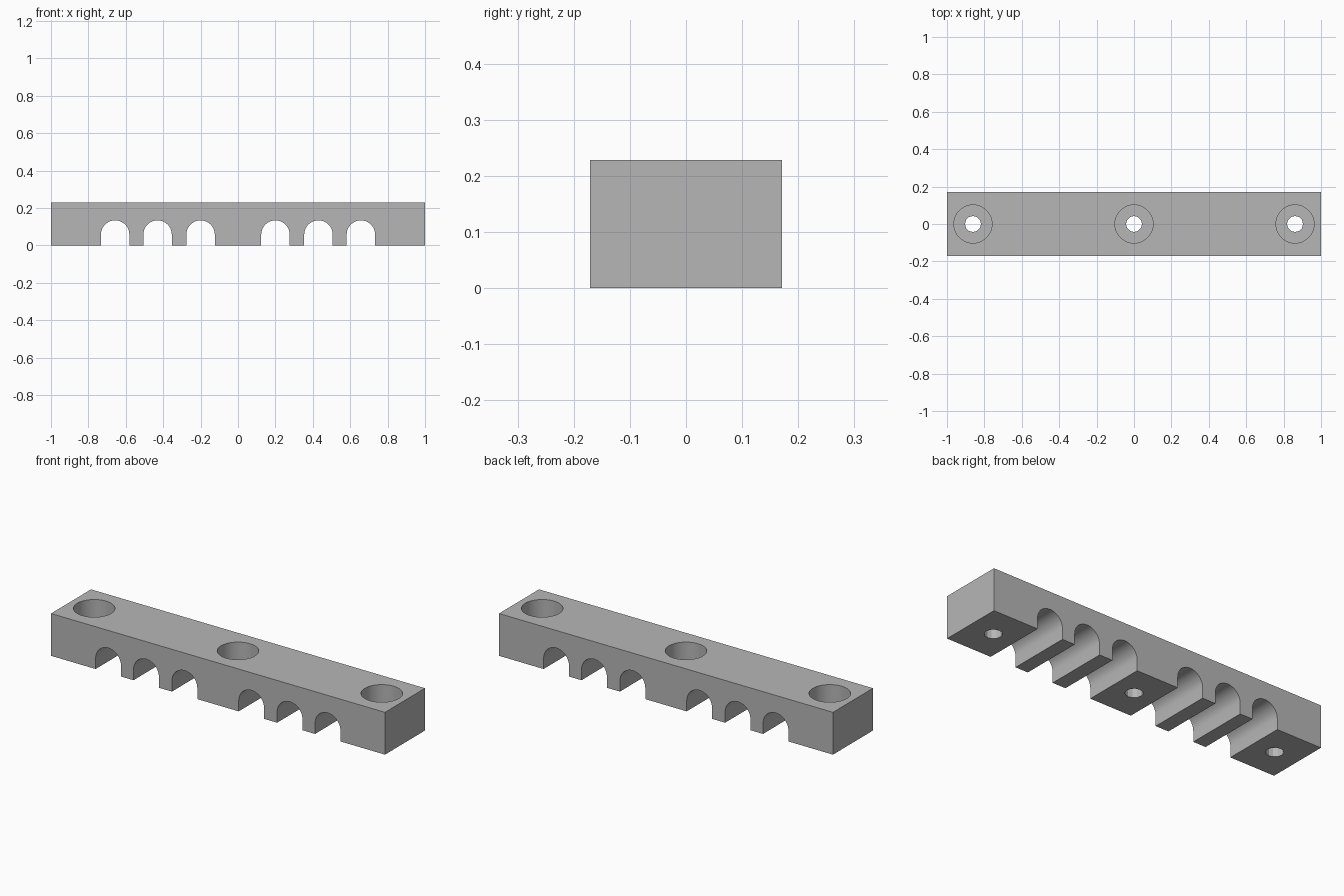
import bpy, bmesh, math

if "Cube" in bpy.data.objects:
    bpy.data.objects.remove(bpy.data.objects["Cube"])

LENGTH, DEPTH, HEIGHT = 2.0, 0.342, 0.229
SLOT_R, SLOT_SPRING = 0.076, 0.058
SLOTS = (-0.657, -0.43, -0.20, 0.20, 0.43, 0.657)
HOLES = (-0.861, 0.0, 0.861)
BORE_R, HOLE_R, BORE_FLOOR = 0.102, 0.043, 0.10

grey = bpy.data.materials.new("plain grey")
grey.diffuse_color = (0.47, 0.47, 0.47, 1)
grey.use_nodes = True
grey.node_tree.nodes["Principled BSDF"].inputs["Base Color"].default_value = grey.diffuse_color


def add_object(name, bm):
    bmesh.ops.recalc_face_normals(bm, faces=bm.faces)
    mesh = bpy.data.meshes.new(name)
    bm.to_mesh(mesh)
    bm.free()
    mesh.materials.append(grey)
    obj = bpy.data.objects.new(name, mesh)
    bpy.context.collection.objects.link(obj)
    return obj


def clamp_bar():
    """Bar profile with arched slots along the bottom, extruded in depth."""
    pts = [(-LENGTH / 2, 0)]
    for x in SLOTS:
        pts.append((x - SLOT_R, 0))
        for i in range(21):
            a = math.pi * (1 - i / 20)
            pts.append((x + SLOT_R * math.cos(a), SLOT_SPRING + SLOT_R * math.sin(a)))
        pts.append((x + SLOT_R, 0))
    pts += [(LENGTH / 2, 0), (LENGTH / 2, HEIGHT), (-LENGTH / 2, HEIGHT)]
    bm = bmesh.new()
    face = bm.faces.new([bm.verts.new((x, -DEPTH / 2, z)) for x, z in pts])
    ext = bmesh.ops.extrude_face_region(bm, geom=[face])
    moved = [v for v in ext["geom"] if isinstance(v, bmesh.types.BMVert)]
    bmesh.ops.translate(bm, verts=moved, vec=(0, DEPTH, 0))
    return add_object("clamp_bar", bm)


def cylinder_cutter(name, x, radius, sides, z0, z1):
    bm = bmesh.new()
    bmesh.ops.create_cone(bm, cap_ends=True, segments=sides, radius1=radius,
                          radius2=radius, depth=z1 - z0)
    bmesh.ops.translate(bm, verts=bm.verts, vec=(x, 0, (z0 + z1) / 2))
    obj = add_object(name, bm)
    obj.hide_render = True
    return obj


bar = clamp_bar()
bpy.context.view_layer.objects.active = bar

# Counterbored screw holes
for x in HOLES:
    for cutter in (cylinder_cutter("counterbore_cutter", x, BORE_R, 48, BORE_FLOOR, HEIGHT + 0.1),
                   cylinder_cutter("screw_hole_cutter", x, HOLE_R, 12, -0.1, HEIGHT + 0.05)):
        mod = bar.modifiers.new("hole", "BOOLEAN")
        mod.operation = "DIFFERENCE"
        mod.solver = "EXACT"
        mod.object = cutter
        bpy.ops.object.modifier_apply(modifier=mod.name)
        bpy.data.objects.remove(cutter)

# Smooth the slot arches and bores, keep the edges crisp
bpy.ops.object.select_all(action="DESELECT")
bar.select_set(True)
bpy.ops.object.shade_smooth_by_angle(angle=math.radians(25))
